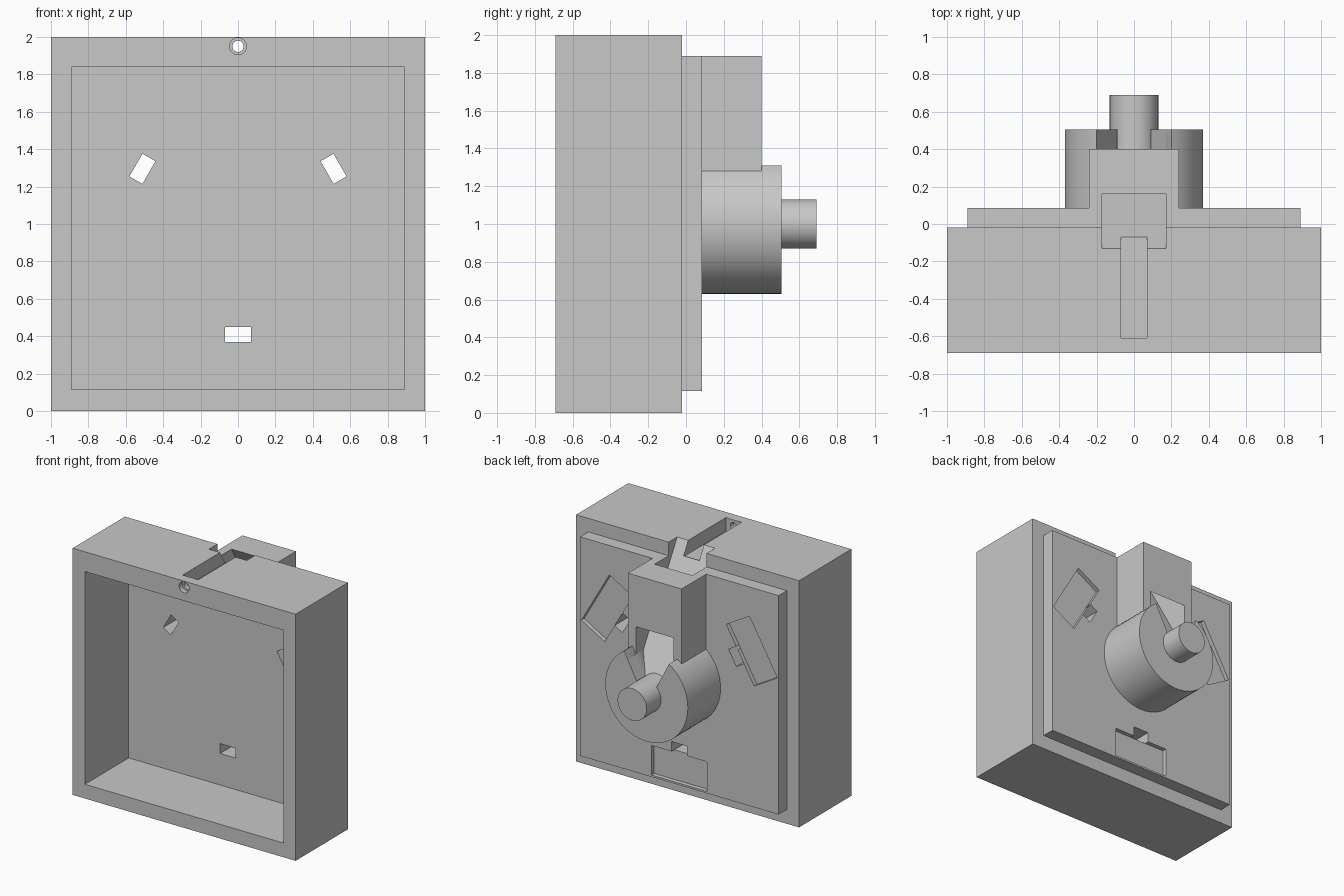
import bpy
import bmesh
from math import radians
from mathutils import Matrix, Vector

if "Cube" in bpy.data.objects:
    bpy.data.objects.remove(bpy.data.objects["Cube"], do_unlink=True)

AXIS_Z = 1.0      # height of the drum axis
SLOPE = 1.73      # steepness of the chute floor

grey = bpy.data.materials.new("plain_grey")
grey.use_nodes = True
grey.diffuse_color = (0.58, 0.58, 0.58, 1)
grey.node_tree.nodes["Principled BSDF"].inputs["Base Color"].default_value = grey.diffuse_color


def add_object(name, bm):
    bmesh.ops.recalc_face_normals(bm, faces=bm.faces)
    mesh = bpy.data.meshes.new(name)
    bm.to_mesh(mesh)
    bm.free()
    mesh.materials.append(grey)
    obj = bpy.data.objects.new(name, mesh)
    bpy.context.collection.objects.link(obj)
    return obj


def hull(name, points):
    bm = bmesh.new()
    for p in points:
        bm.verts.new(p)
    bmesh.ops.convex_hull(bm, input=bm.verts)
    bmesh.ops.dissolve_limit(bm, angle_limit=0.01, verts=bm.verts, edges=bm.edges)
    return add_object(name, bm)


def box(name, x, y, z):
    return hull(name, [(a, b, c) for a in x for b in y for c in z])


def prism(name, half_width, profile):
    """Extrude a (y, z) profile evenly across x."""
    bm = bmesh.new()
    face = bm.faces.new([bm.verts.new((-half_width, y, z)) for y, z in profile])
    out = bmesh.ops.extrude_face_region(bm, geom=[face])
    verts = [v for v in out["geom"] if isinstance(v, bmesh.types.BMVert)]
    bmesh.ops.translate(bm, verts=verts, vec=(2 * half_width, 0, 0))
    return add_object(name, bm)


def cylinder(name, radius, y0, y1, z, segments=64):
    bm = bmesh.new()
    place = Matrix.Translation((0, (y0 + y1) / 2, z)) @ Matrix.Rotation(radians(90), 4, "X")
    bmesh.ops.create_cone(bm, cap_ends=True, segments=segments, radius1=radius,
                          radius2=radius, depth=y1 - y0, matrix=place)
    return add_object(name, bm)


def cut(target, cutters):
    for c in cutters:
        c.hide_render = True
        mod = target.modifiers.new("cut", "BOOLEAN")
        mod.operation = "DIFFERENCE"
        mod.solver = "EXACT"
        mod.object = c
        bpy.context.view_layer.objects.active = target
        bpy.ops.object.modifier_apply(modifier=mod.name)


def floor_y(z):
    return (2 - z) / SLOPE - 0.13


# Main solids
housing = box("housing", (-1, 1), (-0.69, -0.02), (0, 2))
back_plate = box("back_plate", (-0.89, 0.89), (-0.02, 0.085), (0.115, 1.89))
chute_block = box("chute_block", (-0.24, 0.24), (0.085, 0.40), (1.25, 1.89))
drum = cylinder("drum", 0.37, 0.085, 0.505, AXIS_Z)
shaft = cylinder("shaft", 0.13, 0.36, 0.69, AXIS_Z)

# Front cavity, top groove and stepped hole
cavity = box("cavity_cutter", (-0.89, 0.89), (-0.8, -0.13), (0.115, 1.84))
groove = box("groove_cutter", (-0.07, 0.07), (-0.61, -0.07), (1.89, 2.1))
hole = cylinder("hole_cutter", 0.03, -0.8, -0.55, 1.95, 32)
counterbore = cylinder("counterbore_cutter", 0.045, -0.8, -0.65, 1.95, 32)

# Sloping chute from the top to the rear mouth
mouth = 1.25
chute = prism("chute_cutter", 0.17, [
    (floor_y(2), 2), (floor_y(2), 2.1), (0.16, 2.1), (0.16, 1.89),
    (0.42, 1.89 - 0.26 * SLOPE), (0.42, mouth), (floor_y(mouth), mouth)])

# Tapered notch in the drum, below and behind the mouth
notch_low = hull("notch_low_cutter", [
    (s * w, y, z) for s in (-1, 1) for w, z in ((0.09, 1.095), (0.17, mouth))
    for y in (floor_y(z), 0.6)])
notch_high = hull("notch_high_cutter", [
    (s * w, y, z) for s in (-1, 1) for w, z in ((0.168, mouth - 0.004), (0.245, 1.4))
    for y in (0.40, 0.6)])

# Three slots with shallow pockets, spaced evenly about the axis
slots, pockets = [], []
for i in range(3):
    spin = (Matrix.Translation((0, 0, AXIS_Z)) @ Matrix.Rotation(radians(120 * i), 4, "Y"))
    slot = box("slot_cutter", (-0.07, 0.07), (-0.3, 0.2), (-0.63, -0.55))
    pocket = box("pocket_cutter", (-0.25, 0.25), (0.05, 0.2), (-0.87, -0.63))
    for part in (slot, pocket):
        part.data.transform(spin)
    slots.append(slot)
    pockets.append(pocket)

cut(housing, [cavity, groove, counterbore, hole, chute] + slots)
cut(back_plate, [chute] + slots + pockets)
cut(chute_block, [chute, notch_low])
cut(drum, [chute, notch_low, notch_high])

for c in [cavity, groove, hole, counterbore, chute, notch_low, notch_high] + slots + pockets:
    bpy.data.objects.remove(c, do_unlink=True)

# Smooth the round parts, keeping their rims sharp
bpy.ops.object.select_all(action="DESELECT")
for obj in (drum, shaft):
    obj.select_set(True)
bpy.context.view_layer.objects.active = drum
bpy.ops.object.shade_smooth_by_angle(angle=radians(30))
